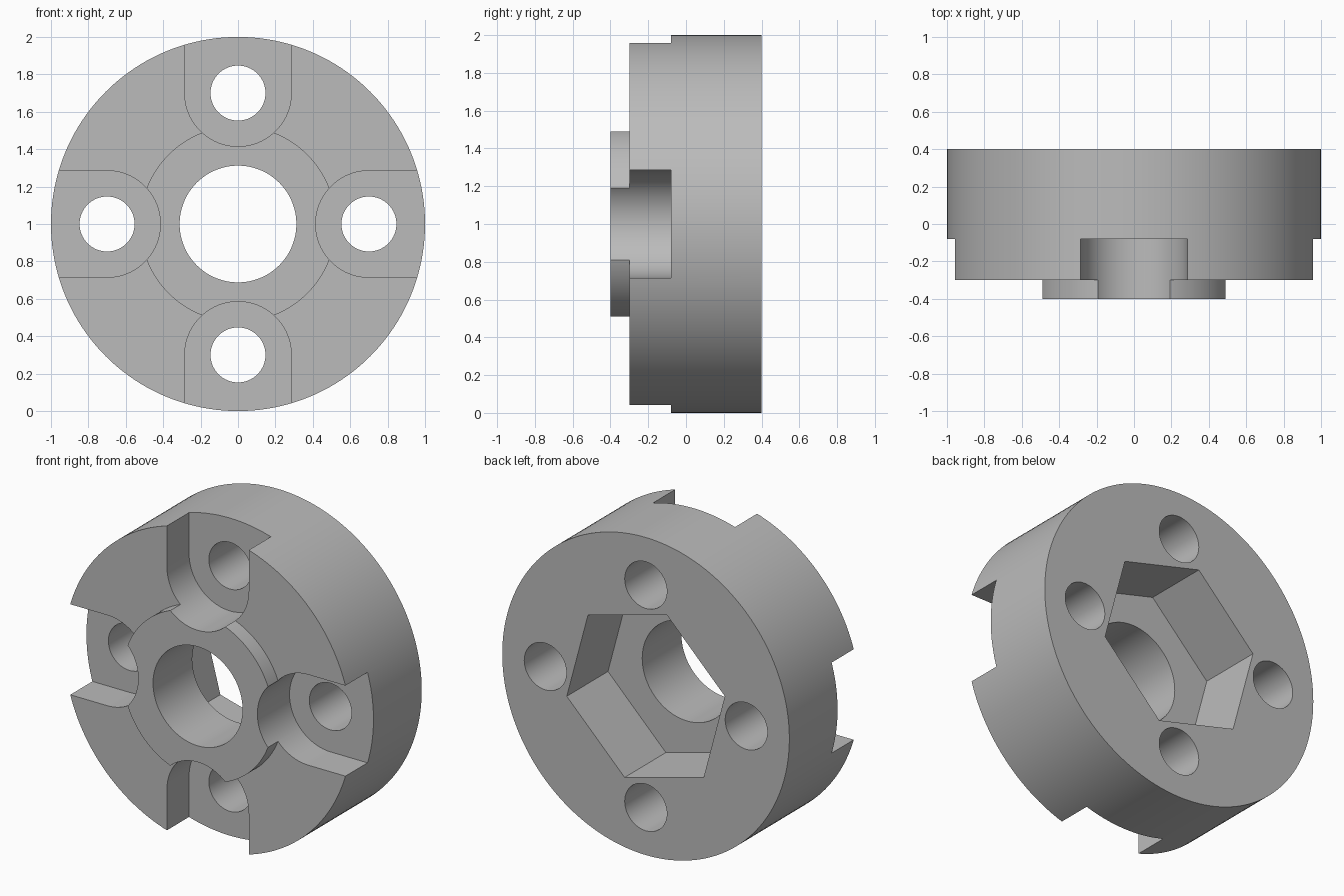
import bpy
import bmesh
from math import cos, sin, pi, radians

if "Cube" in bpy.data.objects:
    bpy.data.objects.remove(bpy.data.objects["Cube"], do_unlink=True)

MID = 1.0            # height of the hub axis
FRONT, BACK = -0.3, 0.4
BOLT_RADIUS = 0.7    # distance of bolt holes from the axis

steel = bpy.data.materials.new("grey_steel")
steel.use_nodes = True
grey = (0.5, 0.5, 0.5, 1)
steel.diffuse_color = grey
steel.node_tree.nodes["Principled BSDF"].inputs["Base Color"].default_value = grey


def arc(radius, centre=(0, 0), start=0.0, sweep=2 * pi, steps=128):
    """Points of a circle or arc in the x-z plane; a full turn is not repeated."""
    count = steps if sweep >= 2 * pi else steps + 1
    return [(centre[0] + radius * cos(start + sweep * i / steps),
             centre[1] + radius * sin(start + sweep * i / steps)) for i in range(count)]


def turned(points, angle):
    c, s = cos(angle), sin(angle)
    return [(x * c - z * s, x * s + z * c) for x, z in points]


def prism(name, outline, y0, y1):
    """Extrude an outline around the hub axis from y0 to y1."""
    bm = bmesh.new()
    face = bm.faces.new([bm.verts.new((x, y0, z + MID)) for x, z in outline])
    extruded = bmesh.ops.extrude_face_region(bm, geom=[face])["geom"]
    verts = [v for v in extruded if isinstance(v, bmesh.types.BMVert)]
    bmesh.ops.translate(bm, verts=verts, vec=(0, y1 - y0, 0))
    bmesh.ops.recalc_face_normals(bm, faces=bm.faces)
    mesh = bpy.data.meshes.new(name)
    bm.to_mesh(mesh)
    bm.free()
    mesh.materials.append(steel)
    obj = bpy.data.objects.new(name, mesh)
    bpy.context.collection.objects.link(obj)
    return obj


def combine(target, tool, operation):
    """Apply a boolean and remove the tool."""
    bpy.ops.object.select_all(action="DESELECT")
    target.select_set(True)
    bpy.context.view_layer.objects.active = target
    mod = target.modifiers.new(tool.name, "BOOLEAN")
    mod.operation, mod.solver, mod.object = operation, "EXACT", tool
    bpy.ops.object.modifier_apply(modifier=mod.name)
    bpy.data.objects.remove(tool, do_unlink=True)


# Main disc with raised front collar
hub = prism("hub_disc", arc(1.0, steps=160), FRONT, BACK)
combine(hub, prism("collar", arc(0.525), -0.4, 0.1), "UNION")

# Centre bore and hexagonal nut pocket in the back
combine(hub, prism("bore", arc(0.312), -0.6, 0.6), "DIFFERENCE")
hexagon = arc(0.57, start=radians(45), steps=6)
combine(hub, prism("nut_pocket", hexagon, -0.01, 0.6), "DIFFERENCE")

# Four round-ended slots, each with a bolt hole
slot = [(1.2, 0.285)] + arc(0.285, (BOLT_RADIUS, 0), pi / 2, pi, 48) + [(1.2, -0.285)]
hole = arc(0.147, (BOLT_RADIUS, 0), steps=64)
for i in range(4):
    angle = i * pi / 2
    combine(hub, prism("slot", turned(slot, angle), -0.6, -0.08), "DIFFERENCE")
    combine(hub, prism("bolt_hole", turned(hole, angle), -0.6, 0.6), "DIFFERENCE")

bpy.ops.object.shade_smooth_by_angle(angle=radians(30))
